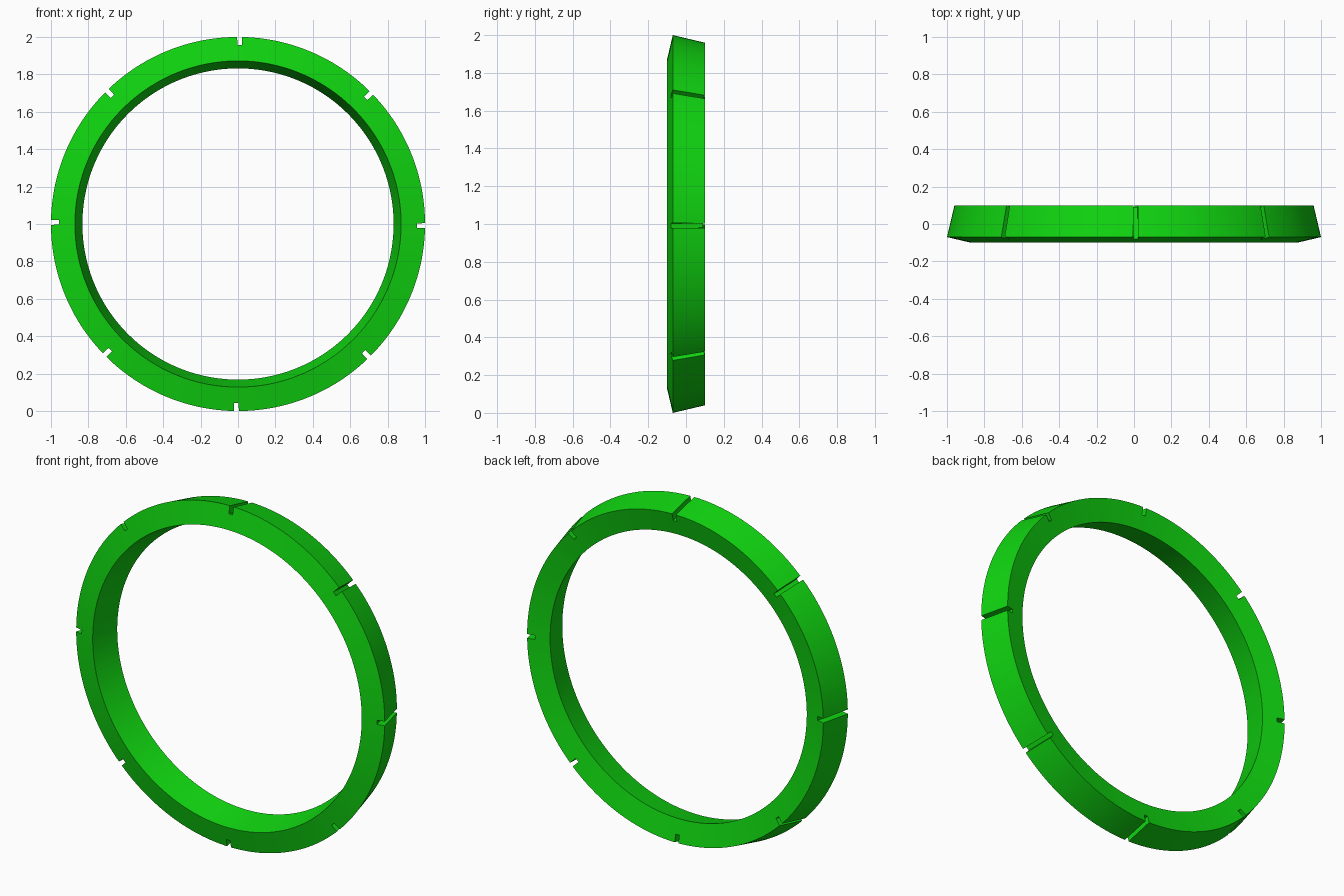
import bpy, bmesh, math

cube = bpy.data.objects.get("Cube")
if cube:
    bpy.data.objects.remove(cube, do_unlink=True)

# Single green material
green = bpy.data.materials.new("bright_green")
green.use_nodes = True
colour = (0.005, 0.66, 0.005, 1)
green.diffuse_color = colour
green.node_tree.nodes["Principled BSDF"].inputs["Base Color"].default_value = colour

SLOTS, STEPS = 8, 24
SLOT_HALF = 0.0128                 # half slot width, as an angle
OFFSET = math.radians(-0.5)        # slots sit slightly clockwise
SECTOR = math.tau / SLOTS

# Tilted rectangular section as (radius, y):
# inner front, slot floor front, outer front, outer back, slot floor back, inner back
PROFILE = [(0.872, -0.10), (0.957, -0.08), (1.0, -0.07),
           (0.96, 0.10), (0.917, 0.09), (0.832, 0.07)]

# Ring angles: each sector has one slot step followed by the solid steps
angles, is_slot = [], []
for s in range(SLOTS):
    start = s * SECTOR + OFFSET
    angles.append(start - SLOT_HALF)
    is_slot.append(True)
    for k in range(STEPS):
        angles.append(start + SLOT_HALF + (SECTOR - 2 * SLOT_HALF) * k / STEPS)
        is_slot.append(False)

bm = bmesh.new()
rings = [[bm.verts.new((r * math.cos(a), y, 1 + r * math.sin(a))) for r, y in PROFILE]
         for a in angles]

# Loft the section round the ring, dropping to the slot floor inside slots
for i, slot in enumerate(is_slot):
    a, b = rings[i], rings[(i + 1) % len(rings)]
    section = [0, 1, 4, 5] if slot else [0, 1, 2, 3, 4, 5]
    for p, q in zip(section, section[1:] + section[:1]):
        bm.faces.new((a[p], a[q], b[q], b[p]))
    if slot:                       # slot side walls
        for ring in (a, b):
            bm.faces.new(ring[1:5])
bmesh.ops.recalc_face_normals(bm, faces=bm.faces)

mesh = bpy.data.meshes.new("slotted_ring")
bm.to_mesh(mesh)
bm.free()
mesh.materials.append(green)
ring_obj = bpy.data.objects.new("slotted_ring", mesh)
bpy.context.collection.objects.link(ring_obj)

# Smooth round the ring, keeping the section edges sharp
bpy.ops.object.select_all(action='DESELECT')
ring_obj.select_set(True)
bpy.context.view_layer.objects.active = ring_obj
bpy.ops.object.shade_smooth_by_angle(angle=math.radians(30))
